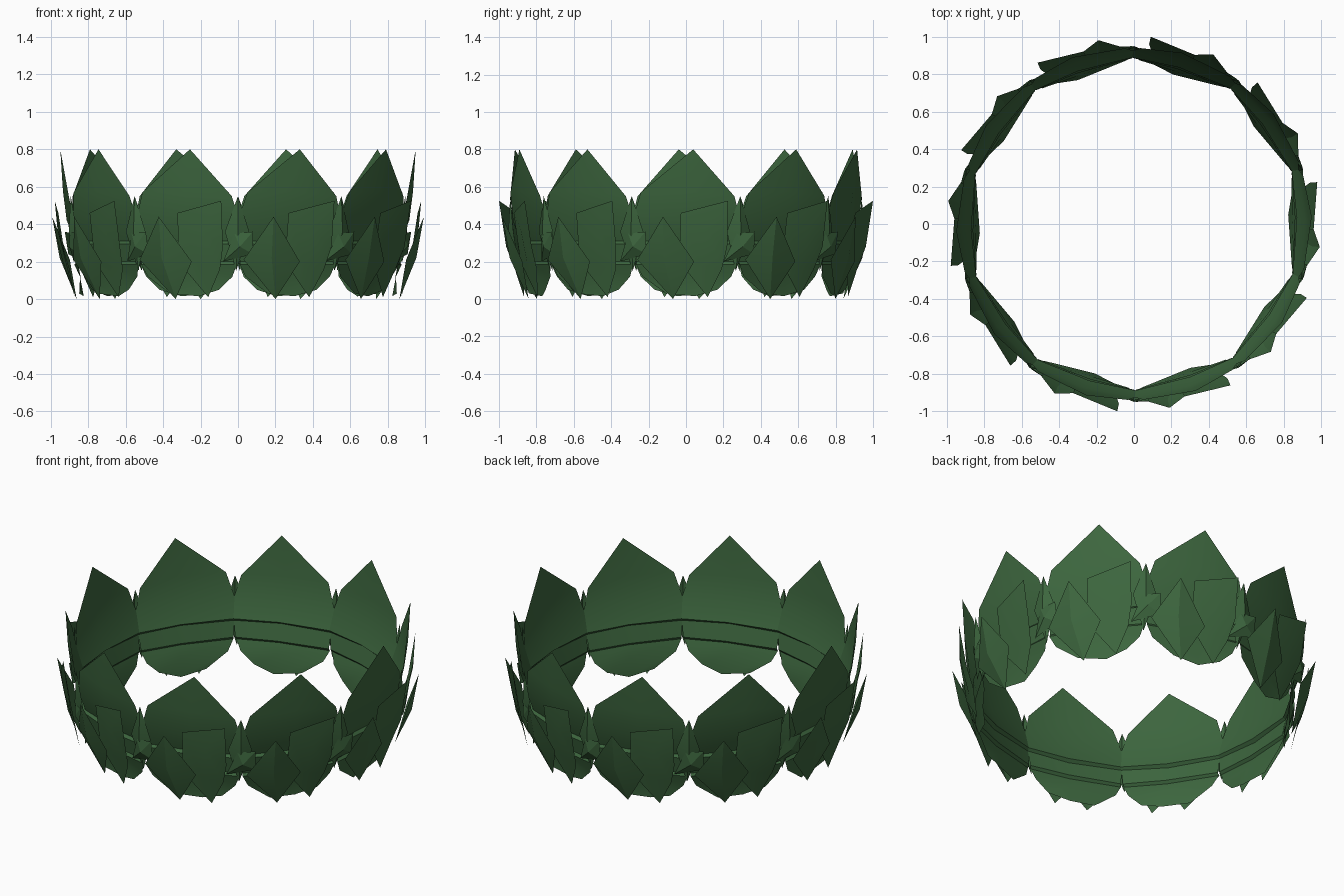
import bpy, bmesh, math
from mathutils import Matrix

if "Cube" in bpy.data.objects:
    bpy.data.objects.remove(bpy.data.objects["Cube"])

green = bpy.data.materials.new("dark leaf green")
green.diffuse_color = (0.046, 0.132, 0.048, 1)
green.use_nodes = True
green.node_tree.nodes["Principled BSDF"].inputs["Base Color"].default_value = green.diffuse_color
COUNT = 10


def ring_point(x, z, r):
    """Point at front-view x and z, at distance r from the ring axis."""
    return (x, -math.sqrt(r * r - x * x), z)


def leaf_ring(name, rows, smooth=35):
    """Skin rows of (x, z, r) points into a leaf and repeat it round the ring."""
    bm = bmesh.new()
    for k in range(COUNT):
        turn = Matrix.Rotation(2 * math.pi * k / COUNT, 4, 'Z')
        grid = []
        for row in rows:
            if len(row) == 1:
                v = bm.verts.new(turn @ Matrix.Translation(ring_point(*row[0])).translation)
                grid.append([v] * 3)
            else:
                grid.append([bm.verts.new(turn @ Matrix.Translation(ring_point(*p)).translation)
                             for p in row])
        for a, b in zip(grid, grid[1:]):
            for i in range(2):
                corners = list(dict.fromkeys((a[i], b[i], b[i + 1], a[i + 1])))
                bm.faces.new(corners)
    bm.normal_update()
    for f in bm.faces:      # outward facing
        c = f.calc_center_median()
        if f.normal.x * c.x + f.normal.y * c.y < 0:
            f.normal_flip()
    me = bpy.data.meshes.new(name)
    bm.to_mesh(me)
    bm.free()
    me.materials.append(green)
    ob = bpy.data.objects.new(name, me)
    bpy.context.collection.objects.link(ob)
    bpy.ops.object.select_all(action='DESELECT')
    ob.select_set(True)
    bpy.context.view_layer.objects.active = ob
    bpy.ops.object.shade_smooth_by_angle(angle=math.radians(smooth))
    return ob


# tall main leaves with tiered lower half
def tier(z, left, right, r_edge, r_mid):
    return [(left, z, r_edge), (0.30, z, r_mid), (right, z, r_edge)]


leaf_ring("main_leaves", [
    [(0.33, 0.80, 0.95)],
    [(0.05, 0.57, 0.94), (0.30, 0.575, 0.935), (0.525, 0.55, 0.94)],
    tier(0.42, 0.0, 0.55, 0.925, 0.915),
    tier(0.31, 0.005, 0.535, 0.89, 0.87),
    tier(0.295, 0.005, 0.535, 0.90, 0.89),
    tier(0.20, 0.01, 0.52, 0.885, 0.86),
    tier(0.185, 0.01, 0.52, 0.895, 0.875),
    tier(0.12, 0.04, 0.49, 0.875, 0.845),
    [(0.16, 0.03, 0.855), (0.30, 0.015, 0.825), (0.42, 0.05, 0.86)],
])

# upright outer leaves
leaf_ring("outer_leaves", [
    [(0.19, 0.44, 1.0)],
    [(0.03, 0.21, 0.935), (0.18, 0.22, 0.96), (0.33, 0.20, 0.935)],
    [(0.20, 0.0, 0.865)],
], 20)

# tilted outer leaves
leaf_ring("tilted_leaves", [
    [(0.515, 0.525, 1.004)],
    [(0.27, 0.46, 0.96), (0.40, 0.37, 0.97), (0.50, 0.28, 0.965)],
    [(0.25, 0.20, 0.92), (0.36, 0.18, 0.92), (0.46, 0.16, 0.92)],
    [(0.38, 0.01, 0.88)],
], 20)

# small leaves filling the gaps
leaf_ring("gap_leaves", [
    [(0.0, 0.55, 0.94)],
    [(-0.07, 0.36, 0.925), (0.0, 0.36, 0.95), (0.06, 0.36, 0.925)],
    [(-0.01, 0.15, 0.89)],
], 20)
leaf_ring("gap_leaves_lower", [
    [(0.08, 0.36, 0.95)],
    [(0.08, 0.24, 0.93), (0.01, 0.28, 0.95), (-0.02, 0.35, 0.94)],
    [(-0.08, 0.20, 0.90)],
], 20)
